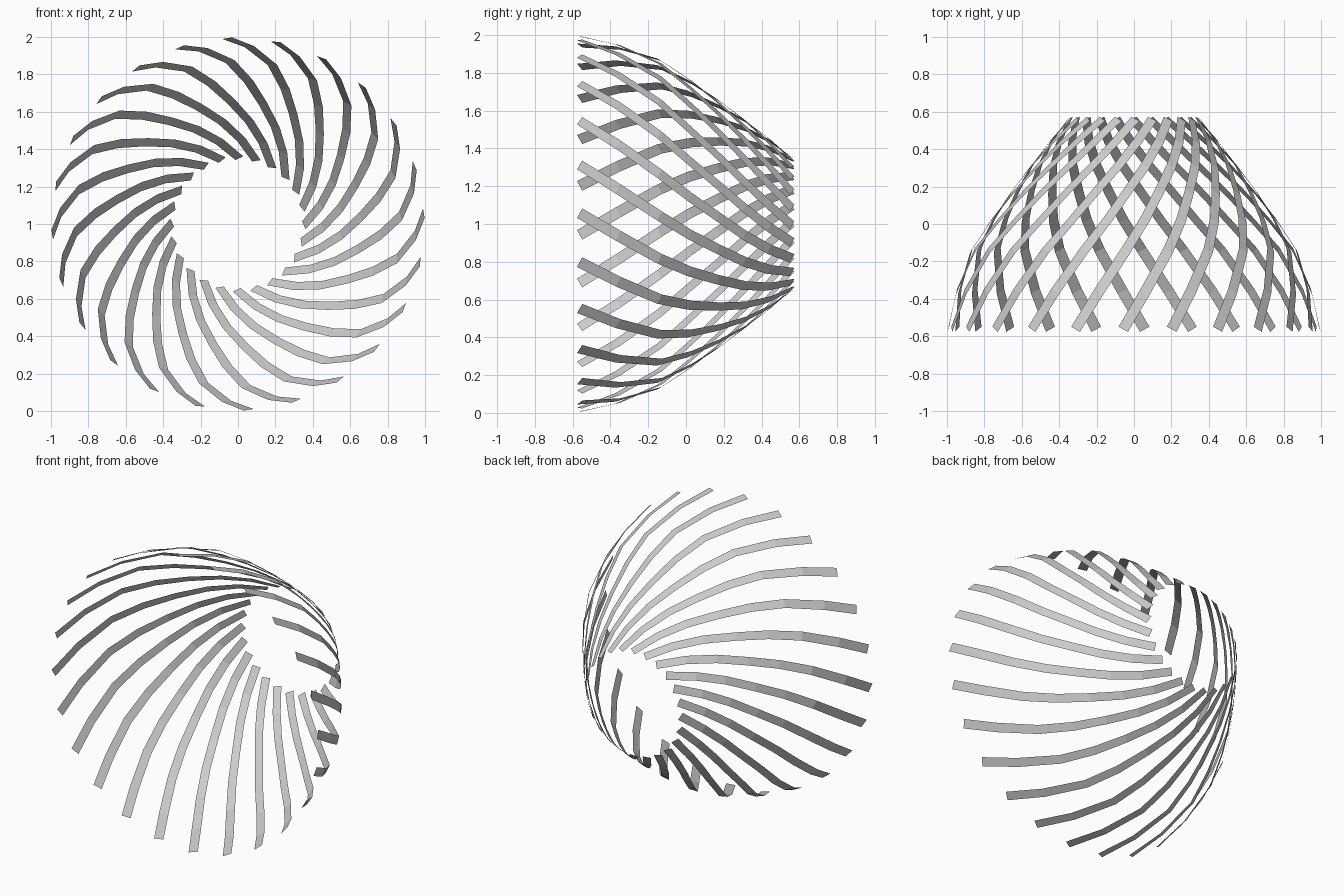
import bpy, bmesh
from math import sin, cos, radians
from mathutils import Vector

if "Cube" in bpy.data.objects:
    bpy.data.objects.remove(bpy.data.objects["Cube"])

COUNT = 24
PHASE = 3.3
# centre line of one slat: (y, radius, twist in degrees, half width)
PATH = [(-0.563, 0.995, 0, 0.029), (-0.36, 0.95, 7, 0.029),
        (-0.14, 0.87, 15.5, 0.028), (0.02, 0.765, 22.5, 0.027),
        (0.17, 0.657, 30, 0.026), (0.31, 0.553, 39.5, 0.026),
        (0.44, 0.452, 50.5, 0.026), (0.562, 0.352, 64.5, 0.026)]


def centre_line(start):
    pts = []
    for y, r, twist, _ in PATH:
        a = radians(start - twist)
        pts.append(Vector((r * cos(a), y, 1 + r * sin(a))))
    return pts


def add_slat(bm, start):
    pts = centre_line(start)
    last = len(pts) - 1
    prev = None
    for i, p in enumerate(pts):
        lo, hi = max(i - 1, 0), min(i + 1, last)
        along = (pts[hi] - pts[lo]).normalized()
        # outward normal of the dome at this point
        slope = (PATH[hi][1] - PATH[lo][1]) / (PATH[hi][0] - PATH[lo][0])
        a = radians(start - PATH[i][2])
        normal = Vector((cos(a), -slope, sin(a))).normalized()
        side = normal.cross(along).normalized() * PATH[i][3]
        pair = (bm.verts.new(p - side), bm.verts.new(p + side))
        if prev:
            bm.faces.new((prev[0], pair[0], pair[1], prev[1]))
        prev = pair


# ring of thin twisted slats forming an open dome around the y axis
bm = bmesh.new()
for k in range(COUNT):
    add_slat(bm, PHASE + k * 360 / COUNT)
for f in bm.faces:
    c = f.calc_center_median()
    f.normal_update()
    if f.normal.dot(Vector((c.x, 0, c.z - 1))) < 0:
        f.normal_flip()
mesh = bpy.data.meshes.new("spiral_slats")
bm.to_mesh(mesh)
bm.free()
slats = bpy.data.objects.new("spiral_slats", mesh)
bpy.context.collection.objects.link(slats)
